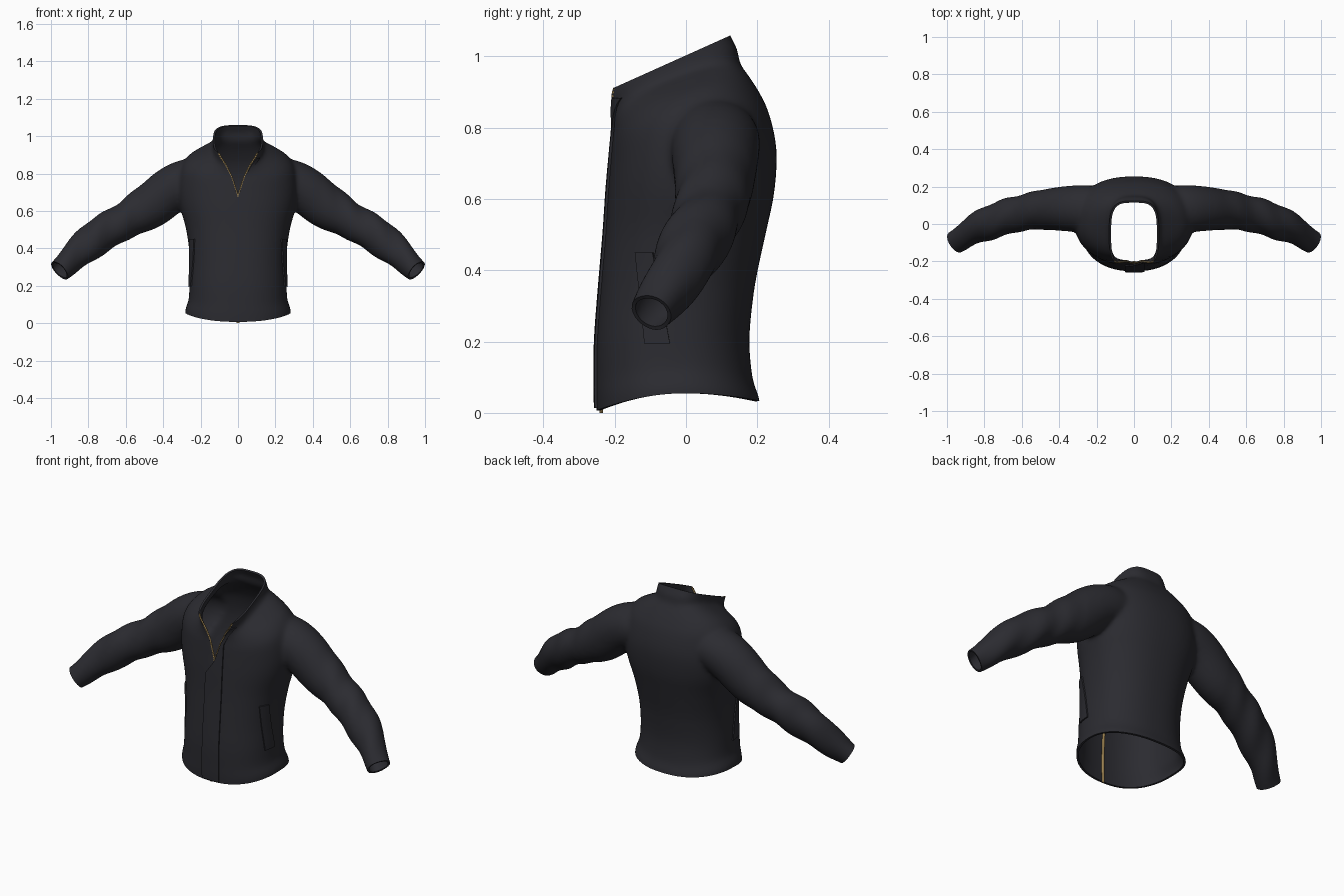
import bpy, bmesh, math
from mathutils import Vector
from mathutils.bvhtree import BVHTree

if "Cube" in bpy.data.objects:
    bpy.data.objects.remove(bpy.data.objects["Cube"])


def material(name, col):
    m = bpy.data.materials.new(name)
    m.diffuse_color = (*col, 1)
    m.use_nodes = True
    m.node_tree.nodes["Principled BSDF"].inputs["Base Color"].default_value = m.diffuse_color
    return m


CLOTH = material("dark cloth", (0.024, 0.024, 0.030))
BRASS = material("brass zip", (0.33, 0.22, 0.08))


def add_object(name, bm, mat):
    me = bpy.data.meshes.new(name)
    bm.to_mesh(me)
    bm.free()
    me.materials.append(mat)
    ob = bpy.data.objects.new(name, me)
    bpy.context.collection.objects.link(ob)
    return ob


def bake(ob):
    """Apply all modifiers and shade smooth by angle."""
    dg = bpy.context.evaluated_depsgraph_get()
    me = bpy.data.meshes.new_from_object(ob.evaluated_get(dg))
    ob.modifiers.clear()
    ob.data = me
    me.shade_smooth()
    me.set_sharp_from_angle(angle=math.radians(45))


def spline(rows, k):
    """Catmull-Rom interpolation of rows of numbers."""
    out = []
    for i in range(len(rows) - 1):
        p = [rows[max(0, min(len(rows) - 1, i + d))] for d in (-1, 0, 1, 2)]
        for j in range(k):
            t = j / k
            out.append([0.5 * (2 * b + (c - a) * t + (2 * a - 5 * b + 4 * c - d) * t * t
                               + (3 * b - a - 3 * c + d) * t ** 3) for a, b, c, d in zip(*p)])
    return out + [list(rows[-1])]


def loft(bm, rings):
    vs = [[bm.verts.new(p) for p in r] for r in rings]
    n = len(vs[0])
    fs = [bm.faces.new((a[i], a[(i + 1) % n], b[(i + 1) % n], b[i]))
          for a, b in zip(vs, vs[1:]) for i in range(n)]
    fs += [bm.faces.new(vs[0]), bm.faces.new(vs[-1])]
    bmesh.ops.recalc_face_normals(bm, faces=fs)


def spow(v, e):
    return math.copysign(abs(v) ** e, v)


def torso_ring(row, n=64):
    yf, zf, yb, zb, w, lift, ex = row
    pts = []
    for i in range(n):
        a = 2 * math.pi * i / n
        s, c = spow(math.cos(a), 2 / ex), spow(math.sin(a), 2 / ex)
        t = (1 + c) / 2
        pts.append((w * s, yf + (yb - yf) * t, zf + (zb - zf) * t + lift * s * s))
    return pts


def tube_rings(rows, side=1, n=32):
    """Rows of x, y, z, depth radius, height radius."""
    c = [Vector((r[0] * side, r[1], r[2])) for r in rows]
    rings = []
    for i, r in enumerate(rows):
        t = (c[min(i + 1, len(c) - 1)] - c[max(i - 1, 0)]).normalized()
        u = t.cross(Vector((0, 1, 0))).normalized()
        v = u.cross(t)
        rings.append([c[i] + v * r[3] * math.cos(2 * math.pi * k / n)
                      + u * r[4] * math.sin(2 * math.pi * k / n) for k in range(n)])
    return rings


# Torso and collar: front y, front z, back y, back z, half width, side lift, squareness
TORSO = [
    (-.247, -.10, .210, -.10, .272, 0, 2.3), (-.250, .00, .206, .00, .282, 0, 2.3),
    (-.252, .04, .193, .04, .276, 0, 2.3), (-.252, .09, .183, .09, .263, 0, 2.3),
    (-.251, .20, .177, .20, .258, 0, 2.3), (-.240, .35, .191, .35, .257, 0, 2.3),
    (-.227, .50, .222, .50, .276, 0, 2.3), (-.219, .62, .247, .62, .308, 0, 2.3),
    (-.212, .70, .253, .74, .318, 0, 2.3), (-.207, .76, .232, .84, .305, .03, 2.3),
    (-.204, .79, .204, .90, .262, .045, 2.3), (-.206, .81, .175, .945, .195, .045, 2.5),
    (-.212, .835, .150, .98, .142, .032, 2.9), (-.228, .87, .143, 1.02, .134, .015, 3.3),
    (-.234, .90, .122, 1.06, .132, 0, 3.5), (-.234, .95, .105, 1.11, .132, 0, 3.5)]
# Sleeve centre line and radii
SLEEVE = [
    (.15, .07, .755, .11, .10), (.24, .08, .765, .125, .115), (.34, .082, .725, .122, .122),
    (.47, .077, .625, .108, .120), (.61, .058, .545, .095, .097), (.75, .015, .462, .092, .096),
    (.86, -.035, .370, .076, .080), (.955, -.095, .283, .061, .061), (1.00, -.123, .242, .060, .060)]

bm = bmesh.new()
loft(bm, [torso_ring(r) for r in spline(TORSO, 3)])
for side in (1, -1):
    loft(bm, tube_rings(spline(SLEEVE, 4), side))
body = add_object("jacket_body", bm, CLOTH)
mod = body.modifiers.new("merge", 'REMESH')
mod.mode = 'VOXEL'
mod.voxel_size = 0.011
bake(body)

# Soften the joints, crease the sleeves, then open the hem, neck and cuffs
bm = bmesh.new()
bm.from_mesh(body.data)
for _ in range(6):
    bmesh.ops.smooth_vert(bm, verts=bm.verts, factor=0.5, use_axis_x=True, use_axis_y=True, use_axis_z=True)
bm.normal_update()
for v in bm.verts:
    k = min(1, max(0, (abs(v.co.x) - .45) / .15))
    v.co += v.normal * (.001 + .004 * k * math.sin(45 * abs(v.co.x) + 14 * v.co.y))


def cut(co, no, test=lambda p: True):
    vs = [v for v in bm.verts if test(v.co)]
    keep = set(vs)
    es = [e for e in bm.edges if all(v in keep for v in e.verts)]
    fs = [f for f in bm.faces if all(v in keep for v in f.verts)]
    bmesh.ops.bisect_plane(bm, geom=vs + es + fs, plane_co=co, plane_no=no, clear_outer=True)


cut((0, 0, 0), (0, 0, -1), lambda p: abs(p.x) < .4)
cut((0, .122, 1.058), (0, -.16, .356))
for side in (1, -1):
    cut((.955 * side, -.095, .283), (.70 * side, -.42, -.60), lambda p: p.x * side > .75)
for v in bm.verts:
    if abs(v.co.x) < .38 and v.co.z < .3:
        y = v.co.y
        h = .055 - (.048 * (y / .25) ** 2 if y < 0 else .02 * (y / .2) ** 2)
        v.co.z += h * (1 - v.co.z / .3)
outer = BVHTree.FromBMesh(bm)
bm.to_mesh(body.data)
bm.free()

# V-shaped front opening
VEE = [(0, .675), (.018, .73), (.036, .785), (.066, .845), (.092, .885), (.112, .925)]


def vee(z):
    for (x0, z0), (x1, z1) in zip(VEE, VEE[1:]):
        if z <= z1:
            return x0 + (x1 - x0) * max(0, (z - z0) / (z1 - z0))
    return VEE[-1][0]


outline = VEE + [(.112, 1.0), (-.112, 1.0)] + [(-x, z) for x, z in VEE[:0:-1]]
bm = bmesh.new()
loft(bm, [[(x, y, z) for x, z in outline] for y in (-.4, -.11)])
cutter = add_object("opening_cutter", bm, CLOTH)
cutter.hide_render = True
mod = body.modifiers.new("thickness", 'SOLIDIFY')
mod.thickness = .011
mod.offset = -1
mod = body.modifiers.new("opening", 'BOOLEAN')
mod.operation = 'DIFFERENCE'
mod.solver = 'EXACT'
mod.object = cutter
bake(body)
bpy.data.objects.remove(cutter)


def on_front(x, z, lift=0.0):
    p, n, _, _ = outer.ray_cast(Vector((x, -1, z)), Vector((0, 1, 0)))
    return p + n * lift if p else Vector((x, -.22, z))


def on_side(side, y, z, lift=0.0):
    p, n, _, _ = outer.ray_cast(Vector((.36 * side, y, z)), Vector((-side, 0, 0)))
    return p + n * lift if p else Vector((.25 * side, y, z))


def plate(name, fn, nu, nv, thick):
    bm = bmesh.new()
    g = [[bm.verts.new(fn(i / nu, j / nv)) for i in range(nu + 1)] for j in range(nv + 1)]
    for j in range(nv):
        for i in range(nu):
            bm.faces.new((g[j][i], g[j][i + 1], g[j + 1][i + 1], g[j + 1][i]))
    ob = add_object(name, bm, CLOTH)
    mod = ob.modifiers.new("thickness", 'SOLIDIFY')
    mod.thickness = thick
    mod.offset = 0
    bake(ob)


# Front placket that overlaps the zip and follows the right side of the opening
def placket(u, v):
    z = .014 + v * .87
    left = -.048 if z < .60 else min(vee(z) + .004, -.048 + (z - .60) * .70)
    if z > .675:
        left = vee(z) + .004
    right = max(.055, left + .018)
    return on_front(left + (right - left) * u, z, .003)


plate("front_placket", placket, 6, 60, .008)

# Slanted pocket welts on both sides
for side, label in ((1, "left"), (-1, "right")):
    def welt(u, v):
        y0, y1 = -.115 - .025 * v, -.045 - .047 * v
        return on_side(side, y0 + (y1 - y0) * u, .195 + .255 * v, .003)
    plate(label + "_pocket_welt", welt, 4, 16, .008)

# Zip: one tape on each edge of the opening, and the closed part behind the placket
for side, label in ((1, "left"), (-1, "right")):
    pts = []
    for i in range(50):
        z = .672 + .238 * i / 49
        p = on_front(side * (vee(z) + .001), z)
        r = .0055 if i % 2 else .0038
        pts.append((p.x - side * .002, p.y + .004, z, r, r))
    bm = bmesh.new()
    loft(bm, tube_rings(pts, 1, 8))
    bake(add_object(label + "_zip_edge", bm, BRASS))
pts = []
for i in range(40):
    z = i / 39 * .67
    p = on_front(0, max(z, .03))
    pts.append((0, p.y + .014, z, .005, .009))
bm = bmesh.new()
loft(bm, tube_rings(pts, 1, 8))
bake(add_object("closed_zip", bm, BRASS))
